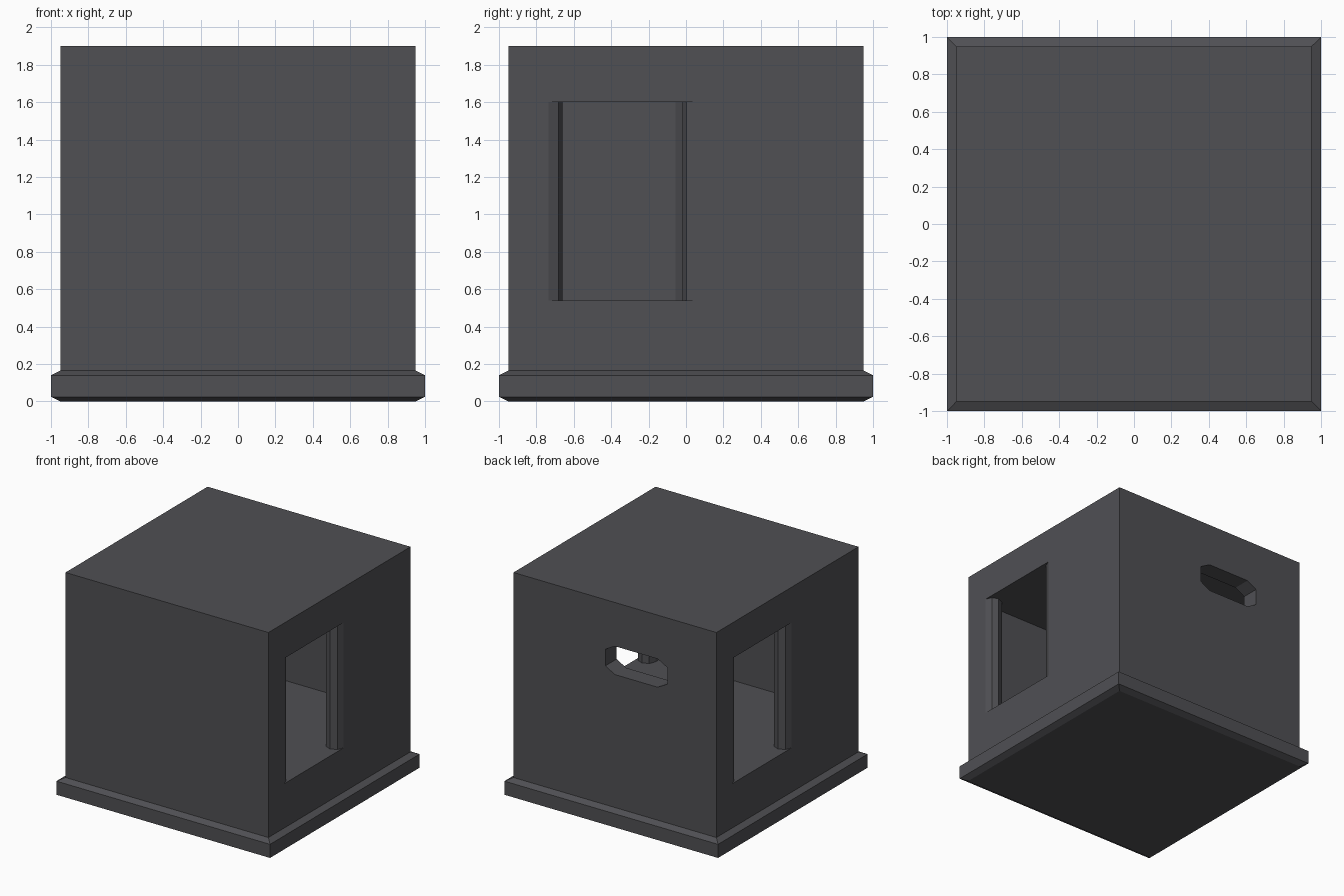
import bpy, bmesh, math

if "Cube" in bpy.data.objects:
    bpy.data.objects.remove(bpy.data.objects["Cube"])

grey = bpy.data.materials.new("dark_grey")
grey.diffuse_color = (0.08, 0.08, 0.088, 1.0)
grey.use_nodes = True
grey.node_tree.nodes["Principled BSDF"].inputs["Base Color"].default_value = grey.diffuse_color


def make_object(name, rings):
    """Skin a stack of equal-length rings into a closed solid."""
    bm = bmesh.new()
    loops = [[bm.verts.new(p) for p in ring] for ring in rings]
    n = len(loops[0])
    for a, b in zip(loops, loops[1:]):
        for i in range(n):
            j = (i + 1) % n
            bm.faces.new((a[i], a[j], b[j], b[i]))
    bm.faces.new(loops[0][::-1])
    bm.faces.new(loops[-1])
    bmesh.ops.recalc_face_normals(bm, faces=bm.faces)
    mesh = bpy.data.meshes.new(name)
    bm.to_mesh(mesh)
    bm.free()
    mesh.materials.append(grey)
    obj = bpy.data.objects.new(name, mesh)
    bpy.context.collection.objects.link(obj)
    return obj


def square(h, z):
    return [(-h, -h, z), (h, -h, z), (h, h, z), (-h, h, z)]


# Block with chamfered plinth
profile = [(0.95, 0), (1, 0.025), (1, 0.14), (0.95, 0.165), (0.95, 1.9)]
block = make_object("hollow_block", [square(h, z) for h, z in profile])

# Room plan: a square with one round-jambed window on the right,
# repeated on the left by a half turn
ROOM, R = 0.8, 0.075
Y0, Y1 = -0.735, 0.055


def jamb(y, side):
    return [(ROOM + R * (1 - math.cos(k * math.pi / 4)),
             y + side * R * math.sin(k * math.pi / 4)) for k in range(5)]


half = ([(ROOM, -ROOM)] + jamb(Y0, 1) + [(1.05, Y0), (1.05, Y1)]
        + jamb(Y1, -1)[::-1] + [(ROOM, ROOM)])
plan = half + [(-x, -y) for x, y in half]
room = make_object("room_cutter", [[(x, y, z) for x, y in plan] for z in (0.54, 1.6)])

# Chamfered slot through the back wall
x0, x1, z0, z1, cx, cz = -0.49, 0.09, 1.29, 1.53, 0.09, 0.05
slot_shape = [(x0 + cx, z0), (x1 - cx, z0), (x1, z0 + cz), (x1, z1 - cz),
              (x1 - cx, z1), (x0 + cx, z1), (x0, z1 - cz), (x0, z0 + cz)]
slot = make_object("slot_cutter", [[(x, y, z) for x, z in slot_shape] for y in (0.7, 1.05)])

# Cut the openings
for cutter in (room, slot):
    mod = block.modifiers.new(cutter.name, 'BOOLEAN')
    mod.operation = 'DIFFERENCE'
    mod.solver = 'EXACT'
    mod.object = cutter
    cutter.hide_render = True
    cutter.display_type = 'WIRE'
